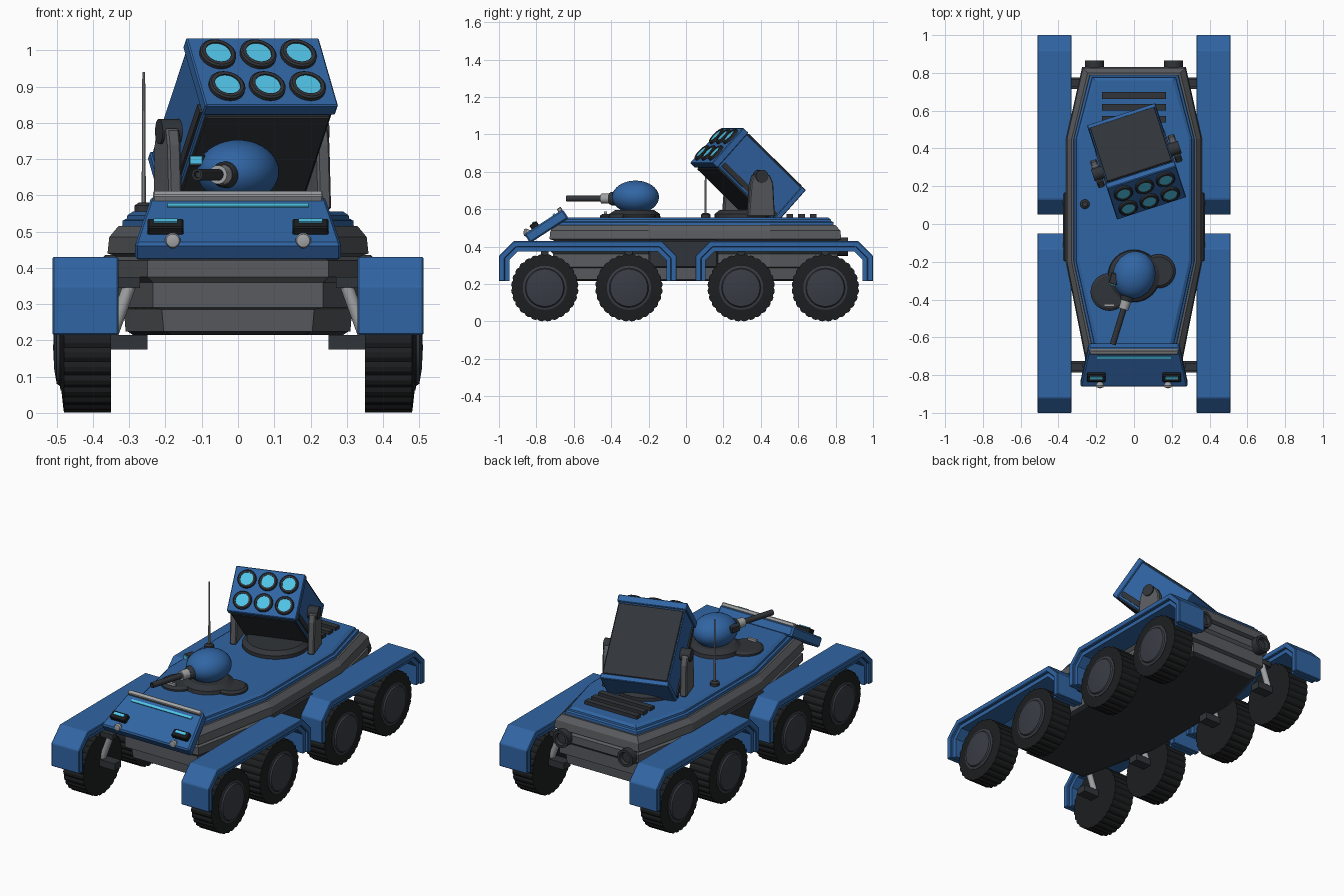
import bpy, bmesh
from math import radians, sin, cos, pi
from mathutils import Matrix, Vector

if "Cube" in bpy.data.objects:
    bpy.data.objects.remove(bpy.data.objects["Cube"])


def material(name, rgb):
    m = bpy.data.materials.new(name)
    m.diffuse_color = (*rgb, 1)
    m.use_nodes = True
    m.node_tree.nodes["Principled BSDF"].inputs["Base Color"].default_value = m.diffuse_color
    return m


BLUE = material("blue_paint", (0.03, 0.13, 0.37))
GREY = material("mid_grey", (0.10, 0.105, 0.115))
DARK = material("dark_metal", (0.03, 0.034, 0.04))
BLACK = material("tyre_black", (0.012, 0.013, 0.014))
HUB = material("hub_grey", (0.04, 0.046, 0.058))
LIGHT = material("light_metal", (0.35, 0.36, 0.37))
CYAN = material("cyan_glass", (0.08, 0.55, 0.80))
I = Matrix()


def T(x, y, z):
    return Matrix.Translation((x, y, z))


def R(deg, axis):
    return Matrix.Rotation(radians(deg), 4, axis)


def finish(name, bm, mat, M=I, bevel=0, smooth=False):
    bmesh.ops.remove_doubles(bm, verts=bm.verts, dist=1e-5)
    bm.transform(M)
    bmesh.ops.recalc_face_normals(bm, faces=bm.faces)
    me = bpy.data.meshes.new(name)
    bm.to_mesh(me)
    bm.free()
    me.materials.append(mat)
    if smooth:
        me.shade_smooth()
        me.set_sharp_from_angle(angle=radians(32))
    ob = bpy.data.objects.new(name, me)
    bpy.context.collection.objects.link(ob)
    if bevel:
        b = ob.modifiers.new("bevel", "BEVEL")
        b.width, b.segments = bevel, 1
    return ob


def box(name, size, mat, M=I, bevel=0):
    bm = bmesh.new()
    bmesh.ops.create_cube(bm, size=1, matrix=Matrix.Diagonal((*size, 1)))
    return finish(name, bm, mat, M, bevel)


def skin(name, rings, mat, M=I, bevel=0, smooth=False):
    """Join closed rings of points and cap both ends."""
    bm = bmesh.new()
    vs = [[bm.verts.new(p) for p in ring] for ring in rings]
    n = len(vs[0])
    for a, b in zip(vs, vs[1:]):
        for i in range(n):
            j = (i + 1) % n
            bm.faces.new((a[i], a[j], b[j], b[i]))
    bm.faces.new(vs[0])
    bm.faces.new(vs[-1])
    return finish(name, bm, mat, M, bevel, smooth)


def lathe(name, prof, mat, M=I, seg=32, groove=0):
    """Revolve (height, radius) pairs about local z; groove notches every third point."""
    rings = []
    for h, r in prof:
        rings.append([])
        for i in range(seg):
            q = r - (groove if i % 3 == 0 and r > 0.17 else 0)
            a = 2 * pi * i / seg
            rings[-1].append((q * cos(a), q * sin(a), h))
    return skin(name, rings, mat, M, smooth=not groove)


def prism(name, yz, x0, x1, mat, M=I, bevel=0):
    return skin(name, [[(x, y, z) for y, z in yz] for x in (x0, x1)], mat, M, bevel)


def plan(z, d):
    """Long eight-sided hull outline, inset by d."""
    half = [(0.255, -0.73 + d), (0.36, -0.20), (0.36, 0.45), (0.275, 0.83 - d)]
    pts = [(w - d, y, z) for w, y in half]
    return pts + [(-x, y, z) for x, y, z in reversed(pts)]


def hull(name, levels, mat):
    return skin(name, [plan(z, d) for z, d in levels], mat)


# Hull: belly, lower body, upper band and blue deck
hull("belly_plate", [(0.215, 0.07), (0.225, 0.055)], DARK)
hull("lower_hull", [(0.225, 0.05), (0.285, 0.045), (0.29, 0.02), (0.36, 0.02),
                    (0.375, 0.005), (0.42, 0.005), (0.435, 0.03)], GREY)
hull("upper_band", [(0.43, 0.03), (0.44, 0.0), (0.485, 0.005), (0.515, 0.03)], GREY)
hull("deck_base", [(0.51, 0.04), (0.53, 0.042), (0.535, 0.05)], BLUE)
hull("deck", [(0.53, 0.052), (0.545, 0.055), (0.555, 0.07)], BLUE)

# Sloped nose plate with lamps
N = T(0, -0.745, 0.512) @ R(33, 'X')
skin("nose_plate", [[(-0.285, -0.125, z), (0.285, -0.125, z), (0.24, 0.12, z), (-0.24, 0.12, z)]
                    for z in (-0.03, 0.027)], BLUE, N, bevel=0.008)
box("nose_trim", (0.47, 0.025, 0.022), LIGHT, N @ T(0, 0.105, 0.034), 0.004)
box("nose_light_strip", (0.39, 0.014, 0.012), CYAN, N @ T(0, 0.065, 0.027))
for s in (1, -1):
    box("lamp_housing", (0.10, 0.045, 0.03), BLACK, N @ T(s * 0.20, -0.055, 0.036), 0.004)
    box("lamp_glass", (0.065, 0.016, 0.012), CYAN, N @ T(s * 0.20, -0.05, 0.05))
    lathe("headlight", [(-0.01, 0.012), (0.015, 0.022), (0.025, 0.018), (0.03, 0)], LIGHT,
          T(s * 0.18, -0.84, 0.475) @ R(90, 'X'), 16)

# Rear exhausts, engine slats
for s in (1, -1):
    lathe("exhaust", [(0, 0.05), (0.065, 0.05), (0.065, 0.035), (0.045, 0.03)], DARK,
          T(s * 0.21, 0.80, 0.40) @ R(-90, 'X'), 16)
for i in range(3):
    box("engine_slat", (0.34, 0.036, 0.025), DARK, T(0, 0.555 + i * 0.063, 0.562))


# Fenders: outer shell plus recessed inner lip
def arch(t, yc, h=0.475):
    left = [(-h + t, 0.215), (-h + t, 0.35 - 0.414 * t), (-h + 0.08 + 0.414 * t, 0.43 - t)]
    return [(yc + y, z) for y, z in left + [(-y, z) for y, z in reversed(left)]]


for s in (1, -1):
    box("side_sponson", (0.06, 0.37, 0.15), DARK, T(s * 0.345, -0.015, 0.36), 0.008)
    for yc in (-0.525, 0.525):
        prism("fender", arch(0, yc) + arch(0.032, yc)[::-1], s * 0.33, s * 0.512, BLUE, bevel=0.004)
        prism("fender_lip", arch(0.03, yc) + arch(0.055, yc)[::-1], s * 0.345, s * 0.495, BLUE)

    # Wheels, axles and shock struts
    for y in (-0.755, -0.305, 0.295, 0.745):
        W = T(0, y, 0.18) @ R(90 * s, 'Y')
        lathe("tyre", [(0.35, 0.10), (0.35, 0.18), (0.48, 0.18), (0.482, 0.165), (0.487, 0.12),
                       (0.48, 0.10)], BLACK, W, 84, 0.006)
        lathe("hub", [(0.475, 0.118), (0.489, 0.118), (0.492, 0.105), (0.50, 0.10), (0.507, 0.06),
                      (0.51, 0)], HUB, W)
        box("axle_arm", (0.11, 0.06, 0.04), DARK, T(s * 0.305, y, 0.195))
        lathe("shock_strut", [(-0.08, 0.018), (0.08, 0.018)], LIGHT,
              T(s * 0.325, y, 0.28) @ R(-s * 20, 'Y'), 12)
        box("strut_mount", (0.08, 0.04, 0.03), DARK, T(s * 0.31, y, 0.36))

# Gun turret
G = T(0, -0.27, 0.665) @ R(-17, 'Z')
lathe("turret_ring", [(0.55, 0.14), (0.575, 0.135), (0.595, 0.105)], DARK, T(0, -0.275, 0))
bm = bmesh.new()
bmesh.ops.create_uvsphere(bm, u_segments=32, v_segments=20, radius=1,
                          matrix=Matrix.Diagonal((0.112, 0.127, 0.088, 1)))
finish("turret_dome", bm, BLUE, G, smooth=True)
B = G @ T(0, 0, -0.008) @ R(90, 'X')
lathe("gun_mantlet", [(0.09, 0.038), (0.135, 0.036), (0.145, 0.03)], DARK, B, 20)
lathe("gun_sleeve", [(0.135, 0.028), (0.19, 0.026)], LIGHT, B, 20)
lathe("gun_barrel", [(0.18, 0.016), (0.385, 0.016), (0.385, 0.01), (0.37, 0.008)], DARK, B, 20)
box("gun_sight", (0.045, 0.06, 0.032), DARK, G @ T(-0.095, -0.05, 0.03), 0.004)
box("sight_glass", (0.034, 0.006, 0.022), CYAN, G @ T(-0.095, -0.082, 0.032))
for x, y, r in ((-0.13, -0.36, 0.10), (0.13, -0.25, 0.09)):
    lathe("hatch", [(0.55, r), (0.565, r), (0.575, r * 0.85)], DARK, T(x, y, 0))
box("hatch_handle", (0.055, 0.015, 0.02), LIGHT, T(-0.13, -0.43, 0.578))

# Antenna
lathe("antenna_base", [(0.55, 0.025), (0.572, 0.025), (0.58, 0.014)], DARK, T(-0.26, 0.105, 0), 16)
lathe("antenna_rod", [(0.57, 0.006), (0.94, 0.004)], LIGHT, T(-0.26, 0.105, 0), 10)

# Launcher: turntable, yoke and angled box with six tubes
Y = T(0.012, 0.333, 0) @ R(18, 'Z')
lathe("launcher_turntable", [(0.55, 0.18), (0.575, 0.18), (0.595, 0.155)], DARK, Y)
for s in (1, -1):
    prism("yoke_arm", [(-0.075, 0.56), (0.075, 0.56), (0.065, 0.74), (0.045, 0.785),
                       (-0.045, 0.785), (-0.06, 0.74)], s * 0.197, s * 0.235, GREY, Y, 0.006)
L = Y @ T(0, 0, 0.776) @ R(-43, 'X')
box("launcher_box", (0.37, 0.47, 0.24), BLUE, L, 0.005)
box("launcher_front_frame", (0.385, 0.04, 0.257), BLUE, L @ T(0, -0.223, 0), 0.004)
box("launcher_rear_frame", (0.38, 0.03, 0.25), BLUE, L @ T(0, 0.228, 0), 0.004)
for s in (1, -1):
    box("launcher_panel", (0.36, 0.41, 0.014), DARK, L @ T(0, 0.01, s * 0.122), 0.003)
    box("launcher_corner_rail", (0.012, 0.40, 0.03), DARK, L @ T(s * 0.186, 0.01, -0.09))
    lathe("launcher_pivot", [(0.18, 0.035), (0.242, 0.035)], DARK, L @ R(90 * s, 'Y'), 20)
for x in (-0.117, 0, 0.117):
    for z in (-0.06, 0.06):
        F = L @ T(x, -0.24, z) @ R(90, 'X')
        lathe("tube_ring", [(0, 0.051), (0.014, 0.051), (0.018, 0.046), (0.018, 0.036), (0.008, 0.036)],
              DARK, F, 24)
        lathe("tube_glass", [(0.005, 0.037), (0.014, 0.037)], CYAN, F, 24)
